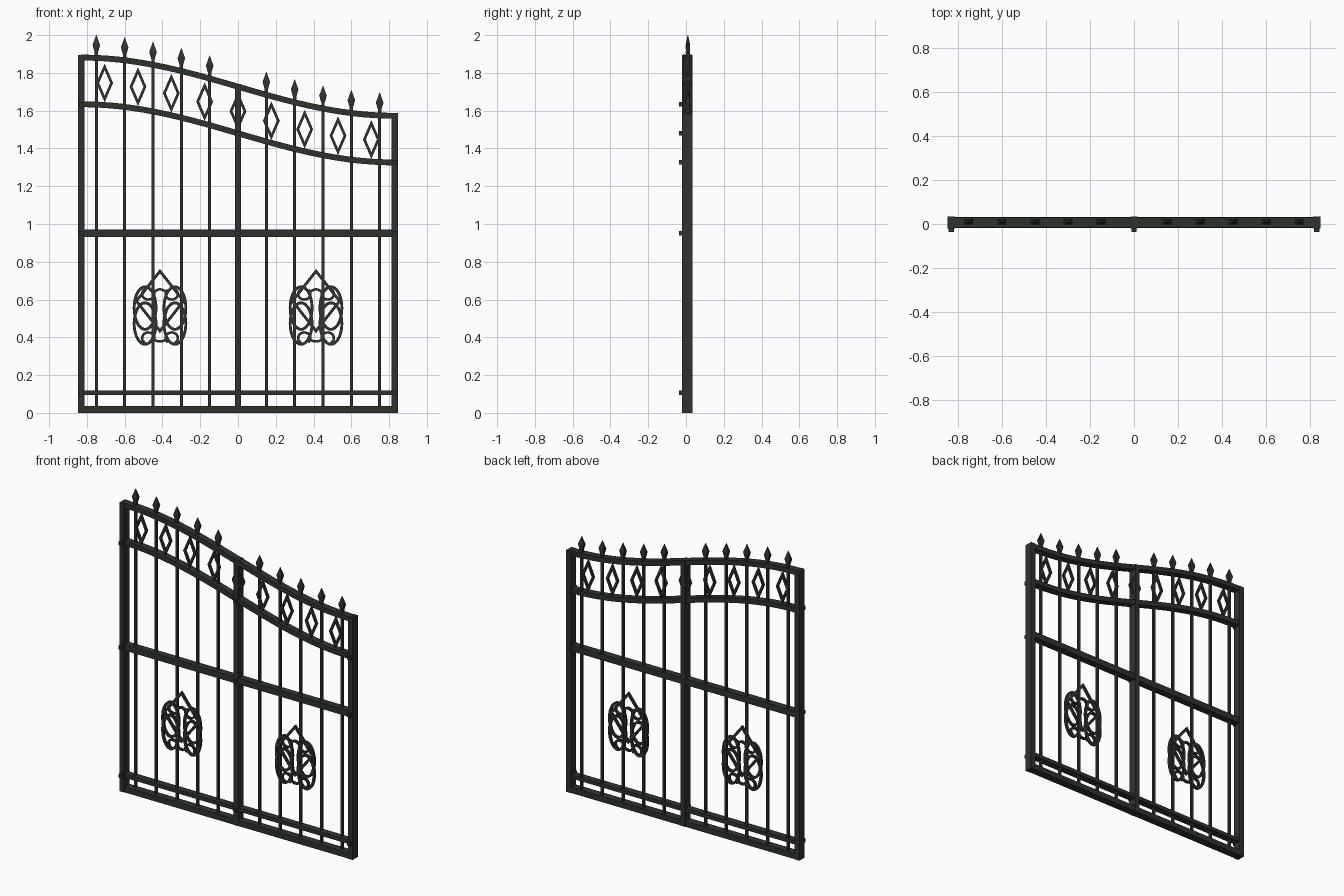
import bpy, bmesh, math
from mathutils import Vector

if "Cube" in bpy.data.objects:
    bpy.data.objects.remove(bpy.data.objects["Cube"], do_unlink=True)

iron = bpy.data.materials.new("dark green iron")
iron.use_nodes = True
COLOUR = (0.027, 0.034, 0.027, 1)
iron.diffuse_color = COLOUR
iron.node_tree.nodes["Principled BSDF"].inputs["Base Color"].default_value = COLOUR

MID_Y = 0.006      # depth centre of the ironwork
POST_X = 0.83


def finish(name, bm):
    bmesh.ops.recalc_face_normals(bm, faces=bm.faces)
    mesh = bpy.data.meshes.new(name)
    bm.to_mesh(mesh)
    bm.free()
    mesh.materials.append(iron)
    obj = bpy.data.objects.new(name, mesh)
    bpy.context.collection.objects.link(obj)
    return obj


def box(name, x0, x1, z0, z1, depth, y=MID_Y):
    bm = bmesh.new()
    bmesh.ops.create_cube(bm, size=1)
    for v in bm.verts:
        v.co = ((x0 + x1) / 2 + v.co.x * (x1 - x0), y + v.co.y * depth,
                (z0 + z1) / 2 + v.co.z * (z1 - z0))
    return finish(name, bm)


def flat_bar(name, points, width, depth, closed=False, y=MID_Y):
    """Rectangular bar following a path of (x, z) points, with mitred corners."""
    pts = [Vector(p) for p in points]
    n = len(pts)
    bm = bmesh.new()
    rings = []
    for i, p in enumerate(pts):
        before = pts[i - 1] if closed or i > 0 else p
        after = pts[(i + 1) % n] if closed or i < n - 1 else p
        a = (p - before).normalized() if before != p else (after - p).normalized()
        b = (after - p).normalized() if after != p else a
        side = (a + b).normalized()
        side = Vector((-side.y, side.x))
        side *= width / 2 / max(0.4, side.dot(Vector((-a.y, a.x))))
        rings.append([bm.verts.new((p.x + s * side.x, y + t * depth / 2, p.y + s * side.y))
                      for s, t in ((1, -1), (1, 1), (-1, 1), (-1, -1))])
    for i in range(n if closed else n - 1):
        r, q = rings[i], rings[(i + 1) % n]
        for k in range(4):
            bm.faces.new((r[k], r[(k + 1) % 4], q[(k + 1) % 4], q[k]))
    if not closed:
        bm.faces.new(rings[0])
        bm.faces.new(rings[-1])
    return finish(name, bm)


def arc(cx, cz, rx, rz, start=0, end=360, steps=28):
    angles = [math.radians(start + (end - start) * i / steps) for i in range(steps + 1)]
    return [(cx + rx * math.cos(a), cz + rz * math.sin(a)) for a in angles]


def diamond(cx, cz, hw, hh):
    return [(cx, cz + hh), (cx + hw, cz), (cx, cz - hh), (cx - hw, cz)]


def top_height(x):
    return 1.727 - 0.154 * math.sin(math.pi * x / (2 * POST_X))


def spear(name, x, z):
    """Four-sided flattened spear head."""
    bm = bmesh.new()
    profile = ((0, 0.008, 0.008), (0.03, 0.009, 0.009), (0.068, 0.02, 0.012), (0.121, 0.001, 0.001))
    rings = [[bm.verts.new((x + sx * hx, 0.01 + sy * hy, z + h))
              for sx, sy in ((-1, -1), (1, -1), (1, 1), (-1, 1))] for h, hx, hy in profile]
    for r, q in zip(rings, rings[1:]):
        for k in range(4):
            bm.faces.new((r[k], r[(k + 1) % 4], q[(k + 1) % 4], q[k]))
    bm.faces.new(rings[0])
    bm.faces.new(rings[-1])
    finish(name, bm)


# Posts and their small front studs
for label, x in (("right", -POST_X), ("centre", 0), ("left", POST_X)):
    box(label + "_post", x - 0.017, x + 0.017, 0, top_height(x) + 0.014, 0.055)
    for z in (0.107, 0.95, top_height(x) - 0.247):
        box(label + "_stud", x - 0.012, x + 0.012, z - 0.012, z + 0.012, 0.016, -0.028)

# Straight rails
for label, z0, z1, depth in (("bottom_rail", 0, 0.037, 0.05), ("lower_rail", 0.095, 0.119, 0.046),
                             ("middle_rail", 0.93, 0.97, 0.046)):
    box(label, -POST_X, POST_X, z0, z1, depth)

# Sweeping rails at the top
for label, drop in (("upper_curved_rail", 0), ("lower_curved_rail", 0.247)):
    xs = [POST_X * (i / 20 - 1) for i in range(41)]
    flat_bar(label, [(x, top_height(x) - drop) for x in xs], 0.031, 0.046)

# Pickets with spear heads
for i in range(-5, 6):
    if i:
        x = 0.15 * i
        box("picket", x - 0.0075, x + 0.0075, 0.02, top_height(x), 0.015, 0.01)
        spear("spear_head", x, top_height(x))

# Row of open diamonds between the curved rails
for i in range(-4, 5):
    x = 0.1765 * i
    flat_bar("frieze_diamond", diamond(x, top_height(x) - 0.13, 0.037, 0.085), 0.014, 0.015, True)

# Scroll ornament in each leaf
for cx in (-0.413, 0.413):
    flat_bar("ornament_diamond", diamond(cx, 0.592, 0.125, 0.158), 0.015, 0.015, True)
    for s in (-1, 1):
        x = cx + s * 0.079
        flat_bar("upper_scroll", arc(x, 0.555, 0.058, 0.113)[:-1], 0.015, 0.015, True)
        flat_bar("lower_scroll", arc(x, 0.473, 0.058, 0.11)[:-1], 0.015, 0.015, True)
        for z, sign in ((0.63, 1), (0.396, -1)):
            curl = arc(0, 0, 0.033, 0.03, -60, 230, 16)
            flat_bar("scroll_curl", [(cx + s * 0.062 + s * u, z - sign * v) for u, v in curl],
                     0.013, 0.015)
    # Short links between the scrolls
    flat_bar("upper_link", arc(cx, 0.63, 0.03, 0.024, 30, 150, 8), 0.013, 0.015)
    flat_bar("lower_link", arc(cx, 0.402, 0.035, 0.024, 210, 330, 8), 0.013, 0.015)
